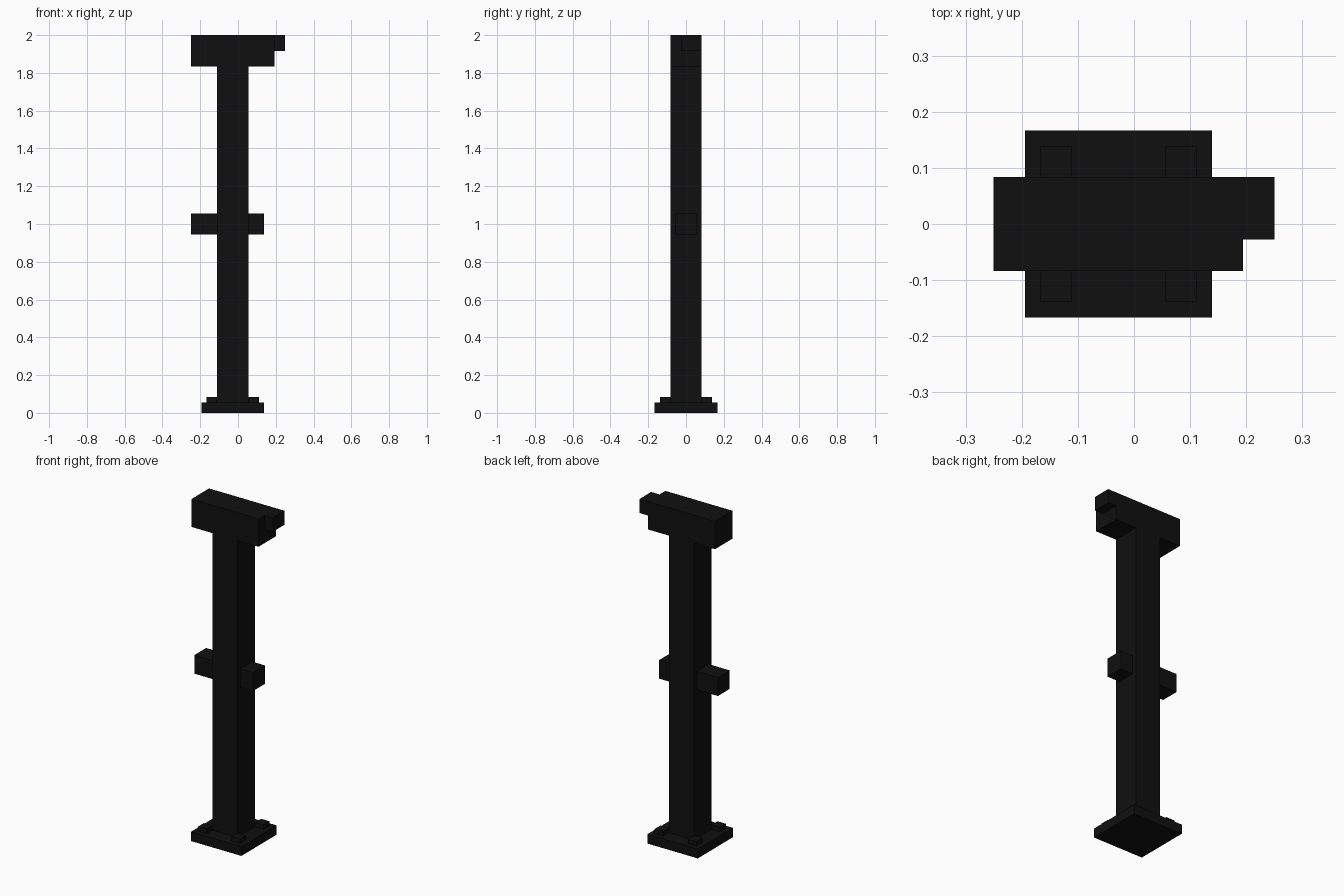
import bpy

cube = bpy.data.objects.get("Cube")
if cube:
    bpy.data.objects.remove(cube, do_unlink=True)

U = 1 / 36  # grid module of the blocky design

black = bpy.data.materials.new("matte_black")
black.use_nodes = True
colour = (0.005, 0.005, 0.005, 1)
black.diffuse_color = colour
black.node_tree.nodes["Principled BSDF"].inputs["Base Color"].default_value = colour


def box(name, x, y, z):
    """Box spanning the given (min, max) ranges, in modules."""
    spans = (x, y, z)
    bpy.ops.mesh.primitive_cube_add(size=1, location=[(a + b) / 2 * U for a, b in spans])
    ob = bpy.context.object
    ob.name = name
    ob.scale = [(b - a) * U for a, b in spans]
    bpy.ops.object.transform_apply(location=False, rotation=False, scale=True)
    ob.data.materials.append(black)
    return ob


# Foot plate with four corner bolts
box("base_plate", (-7, 5), (-6, 6), (0, 2))
for side, x in (("right", -6), ("left", 2)):
    for end, y in (("front", -5), ("back", 3)):
        box(f"bolt_{end}_{side}", (x, x + 2), (y, y + 2), (2, 3))

# Post
box("post", (-4, 2), (-3, 3), (2, 66))

# Side arms halfway up
box("arm_right", (-9, -4), (-2, 2), (34, 38))
box("arm_left", (2, 5), (-2, 2), (34, 38))

# Head beam with a small offset end block
box("head_beam", (-9, 7), (-3, 3), (66, 72))
box("end_block", (7, 9), (-1, 3), (69, 72))
